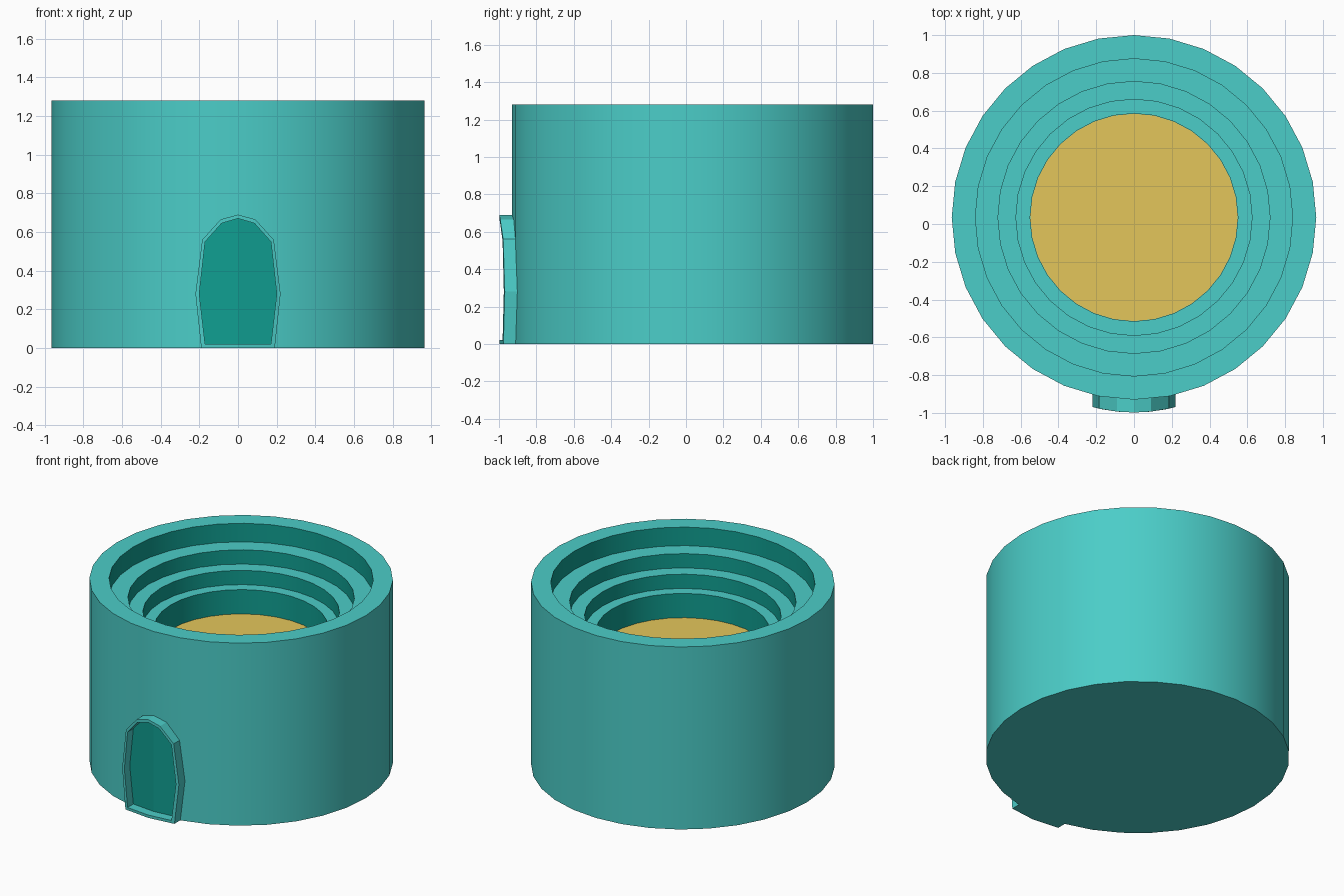
import bpy, bmesh, math

if "Cube" in bpy.data.objects:
    bpy.data.objects.remove(bpy.data.objects["Cube"])

CY, SIDES = 0.035, 32


def material(name, rgb):
    lin = [((c / 255 + 0.055) / 1.055) ** 2.4 for c in rgb]
    m = bpy.data.materials.new(name)
    m.diffuse_color = (*lin, 1)
    m.use_nodes = True
    m.node_tree.nodes["Principled BSDF"].inputs["Base Color"].default_value = m.diffuse_color
    return m


teal = material("light teal", (75, 205, 200))
dark = material("deep teal", (16, 158, 145))
sand = material("sand gold", (228, 198, 91))


def finish(name, bm, mats, smooth=False, recalc=True):
    if recalc:
        bmesh.ops.recalc_face_normals(bm, faces=bm.faces)
    me = bpy.data.meshes.new(name)
    bm.to_mesh(me)
    bm.free()
    for m in mats:
        me.materials.append(m)
    ob = bpy.data.objects.new(name, me)
    bpy.context.collection.objects.link(ob)
    if smooth:
        bpy.ops.object.select_all(action='DESELECT')
        ob.select_set(True)
        bpy.context.view_layer.objects.active = ob
        bpy.ops.object.shade_smooth_by_angle(angle=math.radians(30))
    return ob


def lathe(profile):
    """Closed solid turned from (radius, z) points, capped at both ends."""
    bm = bmesh.new()
    rings = []
    for r, z in profile:
        angles = [2 * math.pi * i / SIDES for i in range(SIDES)]
        rings.append([bm.verts.new((r * math.sin(a), CY + r * math.cos(a), z)) for a in angles])
    for a, b in zip(rings, rings[1:]):
        for i in range(SIDES):
            j = (i + 1) % SIDES
            bm.faces.new((a[i], a[j], b[j], b[i]))
    bm.faces.new(rings[0])
    bm.faces.new(rings[-1])
    bmesh.ops.recalc_face_normals(bm, faces=bm.faces)
    return bm


# Stadium body: round outer wall, three stepped tiers inside
bm = lathe([(0.965, 0), (0.965, 1.28), (0.84, 1.28), (0.84, 1.15), (0.72, 1.15),
            (0.72, 1.05), (0.625, 1.05), (0.625, 0.95), (0.55, 0.95), (0.55, 0.775)])
for f in bm.faces:  # the upright inner walls are darker
    c = f.calc_center_median()
    if abs(f.normal.z) < 0.1 and math.hypot(c.x, c.y - CY) < 0.9:
        f.material_index = 1
finish("stadium_body", bm, [teal, dark], smooth=True)

# Sand floor
finish("arena_floor", lathe([(0.549, 0.776), (0.549, 0.78)]), [sand])

# Arched gate: half outlines from bottom centre round to the top
outer = [(0, 0), (0.19, 0), (0.22, 0.28), (0.185, 0.56), (0.09, 0.665), (0, 0.69)]
inner = [(0, 0.02), (0.17, 0.02), (0.2, 0.28), (0.17, 0.55), (0.085, 0.645), (0, 0.67)]


def loop(half):
    return half + [(-x, z) for x, z in half[-2:0:-1]]


def front_y(x):
    return -0.998 + 0.6 * x * x


def wall_y(x):
    return -0.93 + 0.1 * abs(x)


# Gate frame: a curved band standing out from the wall
bm = bmesh.new()
rows = []
for half, depth in ((outer, wall_y), (outer, front_y), (inner, front_y), (inner, wall_y)):
    extra = 0.008 if depth is wall_y else 0
    rows.append([bm.verts.new((x, depth(x) + extra, z)) for x, z in loop(half)])
n = len(rows[0])
for k in range(4):
    a, b = rows[k], rows[(k + 1) % 4]
    for i in range(n):
        j = (i + 1) % n
        bm.faces.new((a[i], a[j], b[j], b[i]))
finish("gate_frame", bm, [teal])

# Gate opening: dark panel lying on the wall, one flat half per side
bm = bmesh.new()
for s in (1, -1):
    vs = [bm.verts.new((s * x, wall_y(x) - 0.004, z)) for x, z in inner]
    bm.faces.new(vs if s == 1 else vs[::-1])
finish("gate_opening", bm, [dark], recalc=False)
